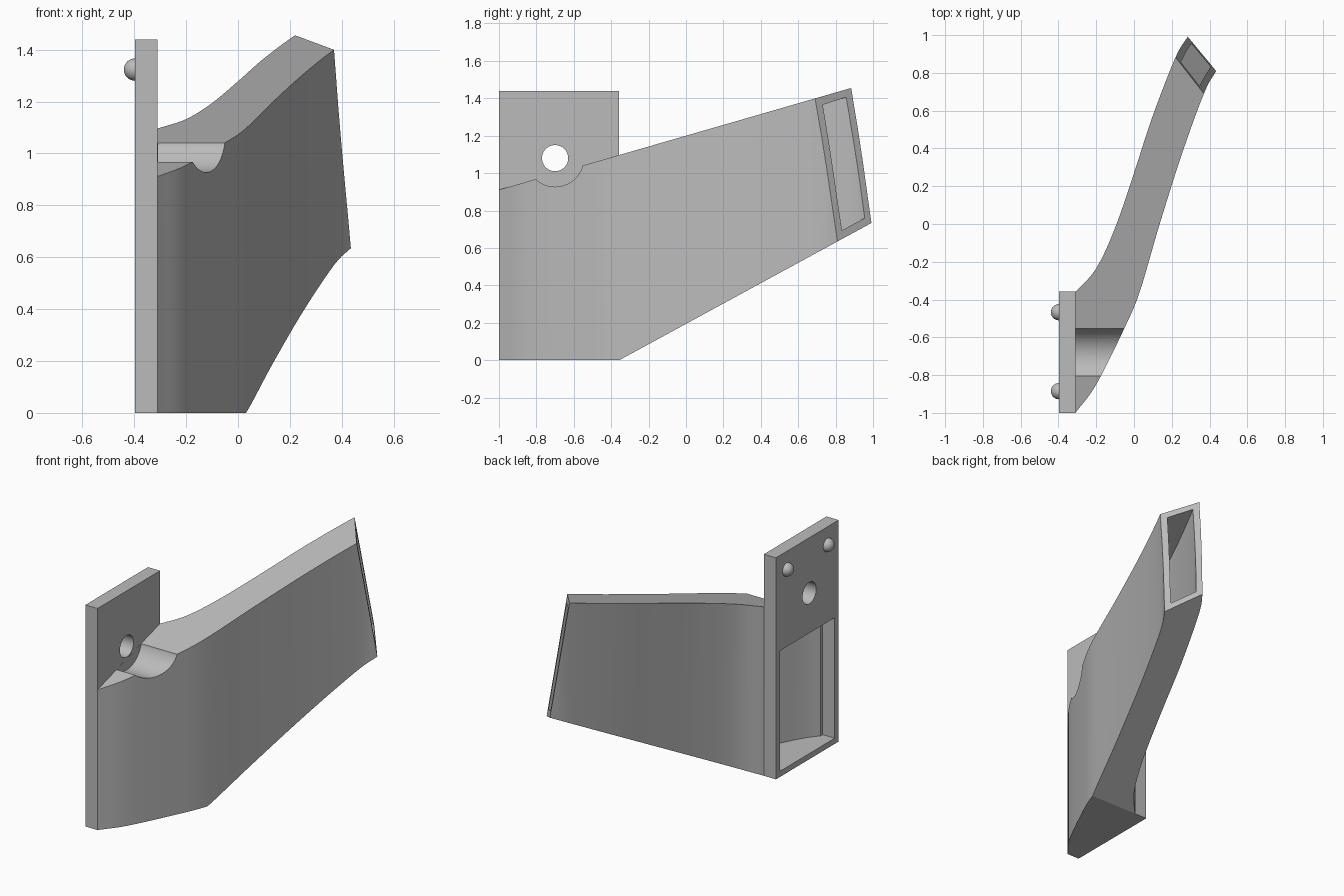
import bpy, bmesh, math
from mathutils import Vector

if "Cube" in bpy.data.objects:
    bpy.data.objects.remove(bpy.data.objects["Cube"], do_unlink=True)

grey = bpy.data.materials.new("plain_grey")
grey.use_nodes = True
grey.diffuse_color = (0.5, 0.5, 0.5, 1)
grey.node_tree.nodes["Principled BSDF"].inputs["Base Color"].default_value = (0.5, 0.5, 0.5, 1)


def finish(name, bm):
    bmesh.ops.recalc_face_normals(bm, faces=bm.faces)
    mesh = bpy.data.meshes.new(name)
    bm.to_mesh(mesh)
    bm.free()
    mesh.materials.append(grey)
    ob = bpy.data.objects.new(name, mesh)
    bpy.context.collection.objects.link(ob)
    return ob


def prism(points, offset):
    """Solid made by sweeping a flat outline along an offset."""
    bm = bmesh.new()
    face = bm.faces.new([bm.verts.new(p) for p in points])
    new = bmesh.ops.extrude_face_region(bm, geom=[face], use_keep_orig=True)["geom"]
    moved = [g for g in new if isinstance(g, bmesh.types.BMVert)]
    bmesh.ops.translate(bm, verts=moved, vec=offset)
    return bm


def box(x0, x1, y0, y1, z0, z1):
    return prism([(x0, y0, z0), (x0, y1, z0), (x0, y1, z1), (x0, y0, z1)], (x1 - x0, 0, 0))


def trim(bm, point, normal):
    """Remove everything on the normal side of a plane and cap the cut."""
    geom = bm.verts[:] + bm.edges[:] + bm.faces[:]
    cut = bmesh.ops.bisect_plane(bm, geom=geom, dist=1e-5, plane_co=point,
                                 plane_no=normal, clear_outer=True)["geom_cut"]
    edges = [g for g in cut if isinstance(g, bmesh.types.BMEdge)]
    bmesh.ops.edgeloop_fill(bm, edges=edges)


def subtract(target, cutter):
    cutter.hide_render = True
    cutter.hide_set(True)
    mod = target.modifiers.new("cut", "BOOLEAN")
    mod.operation = "DIFFERENCE"
    mod.solver = "EXACT"
    mod.object = cutter
    bpy.context.view_layer.objects.active = target
    bpy.ops.object.modifier_apply(modifier=mod.name)
    bpy.data.objects.remove(cutter, do_unlink=True)


def smooth_path(pts, steps=5):
    """Catmull-Rom curve through plan points."""
    p = [Vector(q) for q in pts]
    p = [2 * p[0] - p[1]] + p + [2 * p[-1] - p[-2]]
    out = []
    for a, b, c, d in zip(p, p[1:], p[2:], p[3:]):
        for i in range(steps):
            t = i / steps
            out.append(0.5 * (2 * b + (c - a) * t + (2 * a - 5 * b + 4 * c - d) * t * t
                              + (3 * b - a - 3 * c + d) * t ** 3))
    return out + [p[-2]]


def inset(path, dist):
    out = []
    for i, p in enumerate(path):
        t = (path[min(i + 1, len(path) - 1)] - path[max(i - 1, 0)]).normalized()
        out.append(p + Vector((t.y, -t.x)) * dist)
    return out


def shade(ob):
    bpy.ops.object.select_all(action="DESELECT")
    ob.select_set(True)
    bpy.context.view_layer.objects.active = ob
    bpy.ops.object.shade_smooth_by_angle(angle=math.radians(25))


# Duct side walls in plan, running past the outlet so it can be trimmed
WALL = 0.037
left = smooth_path([(-.31, -.36), (-.2, -.235), (-.1, -.02), (0, .27), (.1, .575),
                    (.22, .883), (.29, 1.0), (.36, 1.12)])
right = smooth_path([(-.31, -1), (-.2, -.85), (-.05, -.55), (.03, -.36), (.13, -.02),
                     (.25, .36), (.37, .69), (.435, .81), (.505, .93)])

# Outlet plane
a, b, c = Vector((.22, .883, 1.455)), Vector((.37, .69, 1.4)), Vector((.435, .81, .635))
outlet = (b - a).cross(c - a).normalized()
if outlet.y < 0:
    outlet = -outlet


def duct_solid(l, r, z0, roof, roof_slope, floor, past):
    bm = prism([(p.x, p.y, z0) for p in l + r[::-1]], (0, 0, 2))
    trim(bm, (0, 0, roof), (0, -roof_slope, 1))
    trim(bm, (0, 0, floor), (0, 0.544, -1))
    trim(bm, a + outlet * past, outlet)
    return bm


duct = finish("duct", duct_solid(left, right, 0, 1.2, 0.289, 0.194, 0))
inner_l = [Vector((-.36, -.4))] + inset(left, WALL)
inner_r = [Vector((-.36, -.96))] + inset(right, -WALL)
subtract(duct, finish("duct_cavity",
                      duct_solid(inner_l, inner_r, 0.037, 1.13, 0.322, 0.24, 0.05)))

# Round saddle and low front edge cut into the duct roof
hole_y, hole_z = -0.7, 1.08
saddle = []
for i in range(25):
    t = math.radians(-15 - i * 5)
    saddle.append((hole_y + 0.153 * math.cos(t), hole_z + 0.153 * math.sin(t)))
saddle += [(-.815, .975), (-.845, .975), (-.87, .958), (-.9, .948), (-.95, .932),
           (-1.1, .925), (-1.1, 1.5), (saddle[0][0], 1.5)]
subtract(duct, finish("saddle_cutter", prism([(-.309, y, z) for y, z in saddle], (.8, 0, 0))))
shade(duct)

# Mounting plate with inlet window and round hole
plate = finish("mounting_plate", box(-.397, -.31, -1, -.357, 0, 1.44))
subtract(plate, finish("inlet_cutter", box(-.5, -.2, -.96, -.4, .037, .82)))
ring = [(-.5, hole_y + .07 * math.cos(i * math.tau / 48),
         hole_z + .07 * math.sin(i * math.tau / 48)) for i in range(48)]
subtract(plate, finish("hole_cutter", prism(ring, (.3, 0, 0))))
shade(plate)

# Locating pegs on the back of the plate
for side, y in (("rear", -.467), ("front", -.885)):
    bm = bmesh.new()
    bmesh.ops.create_uvsphere(bm, u_segments=32, v_segments=16, radius=.043)
    bmesh.ops.translate(bm, verts=bm.verts, vec=(-.397, y, 1.323))
    shade(finish(side + "_peg", bm))
